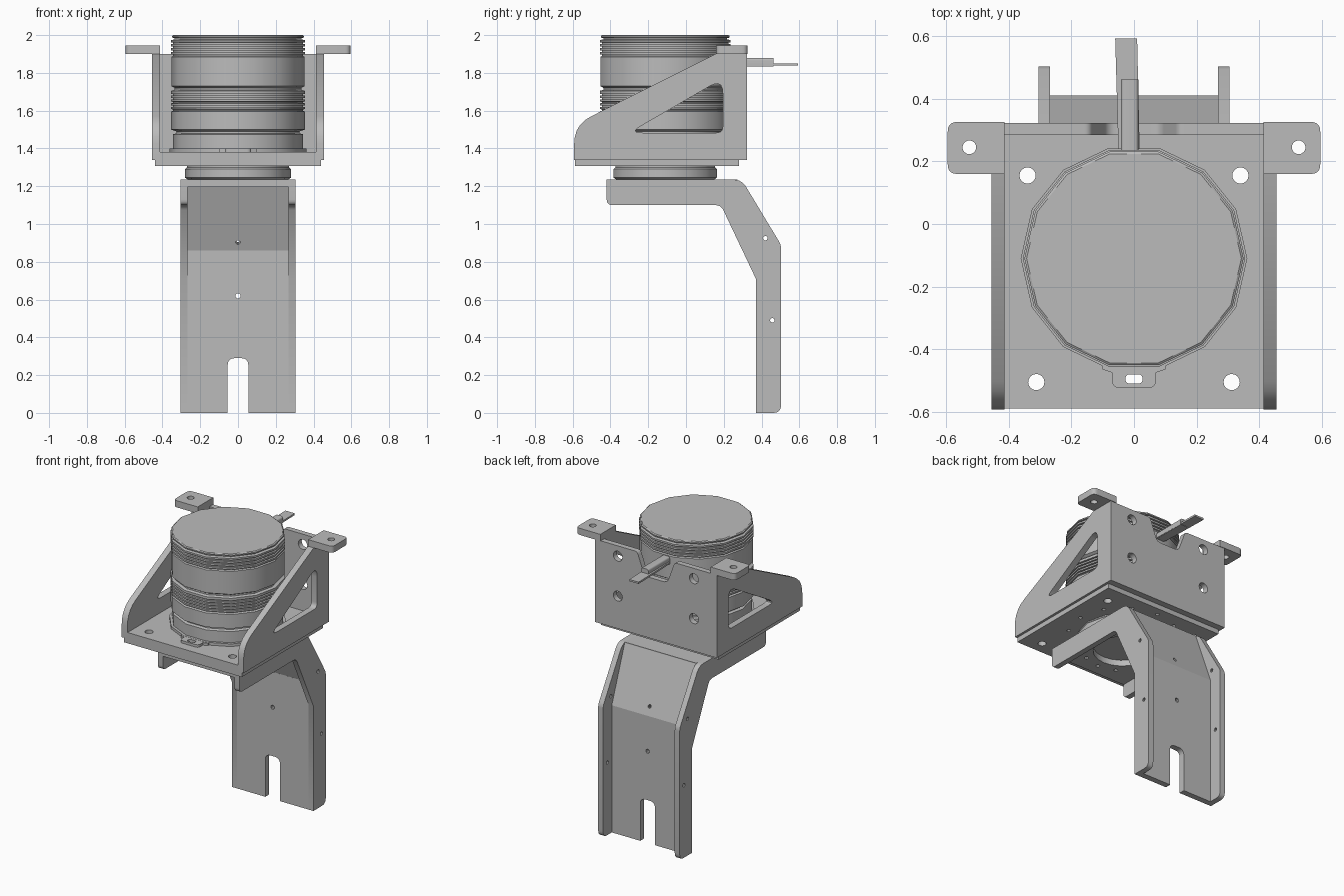
import bpy, bmesh, math
from mathutils import Vector

if "Cube" in bpy.data.objects:
    bpy.data.objects.remove(bpy.data.objects["Cube"])

metal = bpy.data.materials.new("grey_metal")
metal.diffuse_color = (0.5, 0.5, 0.5, 1)
metal.use_nodes = True
metal.node_tree.nodes["Principled BSDF"].inputs["Base Color"].default_value = metal.diffuse_color
X, Y, Z = Vector((1, 0, 0)), Vector((0, 1, 0)), Vector((0, 0, 1))
CY = -0.11  # motor axis


def finish(name, bm):
    bmesh.ops.remove_doubles(bm, verts=bm.verts, dist=1e-5)
    bmesh.ops.recalc_face_normals(bm, faces=bm.faces)
    me = bpy.data.meshes.new(name)
    bm.to_mesh(me)
    bm.free()
    me.materials.append(metal)
    ob = bpy.data.objects.new(name, me)
    bpy.context.collection.objects.link(ob)


def rounded(pts):
    """Outline from (u, v) or (u, v, cut) corners; cut rounds the corner."""
    out = []
    for i, p in enumerate(pts):
        c = Vector(p[:2])
        if len(p) == 2:
            out.append(c)
            continue
        a = c + (Vector(pts[i - 1][:2]) - c).normalized() * p[2]
        b = c + (Vector(pts[(i + 1) % len(pts)][:2]) - c).normalized() * p[2]
        for k in range(6):
            t = k / 5
            out.append(a * (1 - t) ** 2 + c * 2 * t * (1 - t) + b * t * t)
    return out


def circle(u, v, r, n=16):
    return [(u + r * math.cos(2 * math.pi * k / n), v + r * math.sin(2 * math.pi * k / n)) for k in range(n)]


def rect(u0, u1, v0, v1, cut=None):
    c = () if cut is None else (cut,)
    return rounded([(u0, v0) + c, (u1, v0) + c, (u1, v1) + c, (u0, v1) + c])


def plate(name, loops, w0, w1, u, v, origin=(0, 0, 0)):
    """Flat plate: first loop is the outline, the rest are holes."""
    cu = bpy.data.curves.new(name, 'CURVE')
    cu.dimensions, cu.fill_mode, cu.extrude = '2D', 'BOTH', abs(w1 - w0) / 2
    for loop in loops:
        s = cu.splines.new('POLY')
        s.points.add(len(loop) - 1)
        for q, p in zip(s.points, loop):
            q.co = (p[0], p[1], 0, 1)
        s.use_cyclic_u = True
    tmp = bpy.data.objects.new("tmp", cu)
    bpy.context.collection.objects.link(tmp)
    dg = bpy.context.evaluated_depsgraph_get()
    me = bpy.data.meshes.new_from_object(tmp.evaluated_get(dg))
    bm = bmesh.new()
    bm.from_mesh(me)
    bpy.data.objects.remove(tmp)
    bpy.data.curves.remove(cu)
    bpy.data.meshes.remove(me)
    w, mid, o = u.cross(v), (w0 + w1) / 2, Vector(origin)
    for q in bm.verts:
        q.co = o + u * q.co.x + v * q.co.y + w * (q.co.z + mid)
    finish(name, bm)


def lathe(name, prof, n=14):
    bm = bmesh.new()
    rings = [[bm.verts.new((x, y, z)) for x, y in circle(0, CY, r, n)] for r, z in prof]
    for a, b in zip(rings, rings[1:]):
        for k in range(n):
            bm.faces.new((a[k], a[(k + 1) % n], b[(k + 1) % n], b[k]))
    bm.faces.new(rings[0])
    bm.faces.new(rings[-1])
    finish(name, bm)


# --- leg bracket: side flanges
flange = rounded([(-0.42, 1.235), (0.295, 1.235, 0.045), (0.503, 0.89, 0.02), (0.503, 0, 0.04),
                  (0.37, 0), (0.37, 0.71), (0.185, 1.10, 0.03), (-0.42, 1.10, 0.03)])
for side, a, b in (("left", -0.305, -0.268), ("right", 0.268, 0.305)):
    plate("leg_flange_" + side, [flange, circle(0.42, 0.925, 0.012, 10), circle(0.457, 0.49, 0.012, 10)], a, b, Y, Z)

# --- leg bracket: lower, sloped and top panels
slot = rounded([(-0.268, 0), (-0.055, 0), (-0.055, 0.29, 0.04), (0.055, 0.29, 0.04),
                (0.055, 0), (0.268, 0), (0.268, 0.86), (-0.268, 0.86)])
plate("leg_lower_panel", [slot, circle(0, 0.62, 0.014, 10)], -0.41, -0.37, X, Z)
up = Vector((0, -0.14, 0.375))
length = up.length
plate("leg_slope_panel", [rect(-0.268, 0.268, 0, length), circle(0, 0.06, 0.012, 10)],
      0, 0.037, X, up.normalized(), (0, 0.41, 0.86))
screws = [circle(x, y, 0.013, 8) for x, y in circle(0, CY, 0.235, 12)]
plate("leg_top_panel", [rect(-0.268, 0.268, -0.42, 0.272), circle(0, CY, 0.18, 20)] + screws,
      1.195, 1.235, X, Y)

# --- mount floor and its stepped underside
corner_holes = [circle(s * x, y, 0.026) for s in (-1, 1) for x, y in ((0.34, 0.155), (0.312, -0.505))]
adjust_slot = rect(-0.027, 0.027, -0.51, -0.48, 0.014)
pins = [circle(x, y, 0.013, 8) for x, y in circle(0, CY, 0.335, 12)]
plate("mount_floor", [rect(-0.415, 0.415, -0.59, 0.285), adjust_slot] + corner_holes, 1.34, 1.382, X, Y)
plate("mount_underplate", [rect(-0.44, 0.44, -0.588, 0.28), adjust_slot] + corner_holes + pins,
      1.308, 1.34, X, Y)

# --- mount side walls with triangular windows, and ears
wall = rounded([(-0.592, 1.34), (0.322, 1.34), (0.322, 1.90), (0.155, 1.90), (-0.592, 1.525, 0.1)])
window = rounded([(-0.30, 1.483, 0.07), (0.195, 1.483, 0.035), (0.195, 1.77, 0.08)])
for side, s in (("left", -1), ("right", 1)):
    plate("mount_wall_" + side, [wall, window], *sorted((s * 0.413, s * 0.456)), Y, Z)
    ear = rounded([(s * 0.413, 0.16), (s * 0.595, 0.16, 0.03), (s * 0.595, 0.326, 0.03), (s * 0.413, 0.326)])
    plate("mount_ear_" + side, [ear, circle(s * 0.526, 0.245, 0.022)], 1.90, 1.945, X, Y)

# --- mount back wall with cable notch
back = rounded([(-0.413, 1.34), (0.413, 1.34), (0.413, 1.90), (0.14, 1.90, 0.02), (0.085, 1.75, 0.03),
                (-0.085, 1.75, 0.03), (-0.14, 1.90, 0.02), (-0.413, 1.90)])
plate("mount_back_wall", [back] + [circle(s * 0.285, z, 0.034) for s in (-1, 1) for z in (1.56, 1.83)],
      -0.322, -0.285, X, Z)

# --- motor: foot ring, base flange with tab, ribbed body
lathe("motor_foot", [(0.265, 1.235), (0.28, 1.245), (0.28, 1.29), (0.27, 1.30), (0.27, 1.32)])
plate("motor_base_flange", [circle(0, CY, 0.362, 14)], 1.38, 1.40, X, Y)
tab = rounded([(-0.10, -0.40), (-0.10, -0.465), (-0.07, -0.475), (-0.07, -0.524, 0.025),
               (0.07, -0.524, 0.025), (0.07, -0.475), (0.10, -0.465), (0.10, -0.40)])
plate("motor_base_tab", [tab, adjust_slot], 1.381, 1.399, X, Y)


def ribs(z0, z1, n):
    step = (z1 - z0) / n
    out = []
    for k in range(n):
        z = z0 + k * step
        out += [(0.343, z), (0.343, z + step * 0.35), (0.355, z + step * 0.4), (0.355, z + step * 0.95)]
    return out


lathe("motor_body", [(0.345, 1.381), (0.345, 1.475), (0.325, 1.48), (0.325, 1.49), (0.355, 1.50),
                     (0.355, 1.595)] + ribs(1.60, 1.70, 5) +
      [(0.355, 1.705), (0.335, 1.71), (0.335, 1.72), (0.352, 1.73), (0.352, 1.885)] +
      ribs(1.89, 1.975, 4) + [(0.335, 1.977), (0.335, 1.984), (0.35, 1.987), (0.35, 1.995), (0.343, 2.0)])

# --- cable: plug body and flat lead
plate("cable_plug", [rounded([(-0.042, 1.835), (0.014, 1.835), (0.014, 1.88, 0.015), (-0.042, 1.88, 0.015)])],
      -0.462, -0.20, X, Z)
plate("cable_lead", [[(-0.05, 0.24), (0.018, 0.24), (0.01, 0.592), (-0.06, 0.592)]], 1.838, 1.85, X, Y)

# --- smooth rounded corners, keep edges crisp
for ob in bpy.context.scene.objects:
    ob.select_set(True)
    bpy.context.view_layer.objects.active = ob
bpy.ops.object.shade_smooth_by_angle(angle=math.radians(30))
